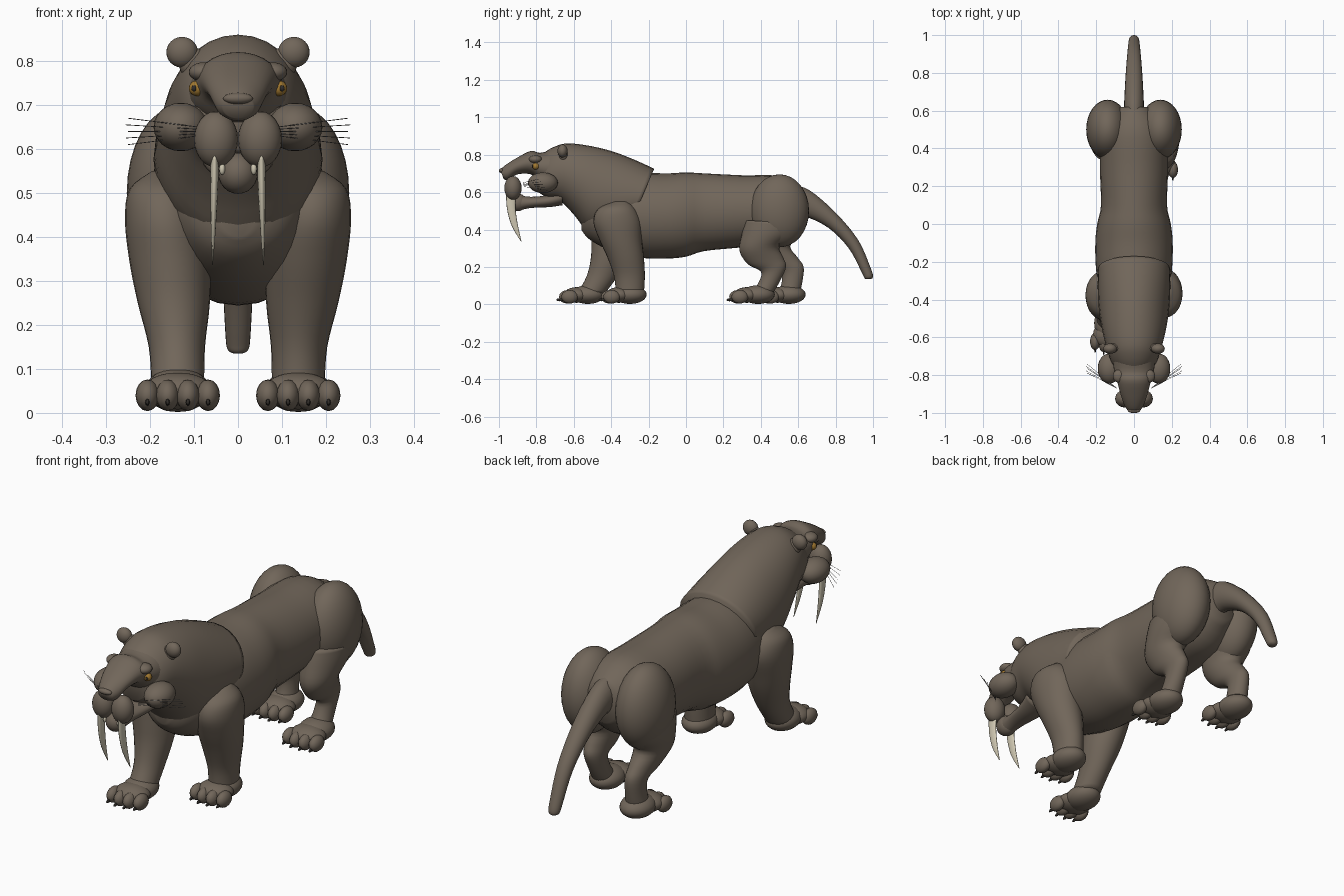
import bpy, bmesh, math
from mathutils import Vector

cube = bpy.data.objects.get("Cube")
if cube:
    bpy.data.objects.remove(cube)


def material(name, color):
    m = bpy.data.materials.new(name)
    m.use_nodes = True
    rgba = (*color, 1)
    m.diffuse_color = rgba
    bsdf = next(n for n in m.node_tree.nodes if n.type == 'BSDF_PRINCIPLED')
    bsdf.inputs["Base Color"].default_value = rgba
    bsdf.inputs["Roughness"].default_value = 0.8
    return m


FUR = material("brown_fur", (0.165, 0.133, 0.102))
IVORY = material("ivory", (0.62, 0.57, 0.44))
GOLD = material("amber_eye", (0.36, 0.19, 0.03))
DARK = material("dark_claw", (0.03, 0.026, 0.022))
GREY = material("whisker_grey", (0.2, 0.19, 0.18))


def finish(name, bm, mat):
    bmesh.ops.recalc_face_normals(bm, faces=bm.faces)
    mesh = bpy.data.meshes.new(name)
    bm.to_mesh(mesh)
    bm.free()
    mesh.materials.append(mat)
    for p in mesh.polygons:
        p.use_smooth = True
    ob = bpy.data.objects.new(name, mesh)
    bpy.context.collection.objects.link(ob)
    return ob


def spline(a, b, c, d, t):
    """Smooth in-between of stations b and c."""
    return [q + 0.5 * t * (r - p + t * (2 * p - 5 * q + 4 * r - s + t * (3 * (q - r) + s - p)))
            for p, q, r, s in zip(a, b, c, d)]


def loft(name, stations, mat=FUR, sides=28, steps=4):
    """Skin rings; each station is x, first edge (y, z), opposite edge (y, z), half width."""
    pts = [stations[0]] + list(stations) + [stations[-1]]
    rows = [spline(*pts[i:i + 4], k / steps) for i in range(len(pts) - 3) for k in range(steps)]
    rows.append(stations[-1])
    bm = bmesh.new()
    rings = []
    for x, y1, z1, y2, z2, rx in rows:
        mid = Vector((x, (y1 + y2) / 2, (z1 + z2) / 2))
        half = Vector((0, y1 - y2, z1 - z2)) / 2
        angles = [math.tau * i / sides for i in range(sides)]
        rings.append([bm.verts.new(mid + half * math.cos(a) + Vector((rx * math.sin(a), 0, 0)))
                      for a in angles])
    for a, b in zip(rings, rings[1:]):
        for i in range(sides):
            j = (i + 1) % sides
            bm.faces.new((a[i], a[j], b[j], b[i]))
    bm.faces.new(rings[0])
    bm.faces.new(rings[-1])
    return finish(name, bm, mat)


def ball(name, center, radii, mat=FUR, segs=24):
    bm = bmesh.new()
    bmesh.ops.create_uvsphere(bm, u_segments=segs, v_segments=segs // 2, radius=1)
    for v in bm.verts:
        v.co = Vector(c + r * k for c, r, k in zip(center, radii, v.co))
    return finish(name, bm, mat)


def lean(stations, side, amount, power):
    """Mirror a leg to one side and slide its lower part along y."""
    def slide(z):
        return amount * max(0, 1 - z / 0.5) ** power
    return [(side * x, y1 + slide(z1), z1, y2 + slide(z2), z2, r)
            for x, y1, z1, y2, z2, r in stations]


# Trunk, neck and tail
loft("torso", [
    (0, -.56, .50, -.56, .40, .04), (0, -.52, .60, -.52, .35, .12),
    (0, -.42, .66, -.42, .295, .17), (0, -.25, .70, -.25, .25, .20),
    (0, -.1, .70, -.1, .245, .205), (0, 0, .705, 0, .255, .195),
    (0, .1, .70, .1, .285, .175), (0, .3, .69, .3, .305, .18),
    (0, .5, .685, .5, .33, .17), (0, .62, .62, .62, .43, .08)])
loft("neck", [
    (0, -.17, .725, -.30, .42, .19), (0, -.28, .775, -.40, .38, .192),
    (0, -.40, .82, -.52, .39, .185), (0, -.53, .85, -.60, .48, .168),
    (0, -.64, .86, -.67, .55, .145), (0, -.71, .84, -.74, .57, .122),
    (0, -.76, .81, -.79, .60, .09)])
loft("tail", [
    (0, .56, .64, .56, .45, .055), (0, .66, .61, .63, .47, .052),
    (0, .80, .49, .76, .41, .045), (0, .92, .345, .87, .30, .036),
    (0, .985, .20, .94, .17, .029), (0, 1, .15, .955, .14, .024),
    (0, .99, .135, .965, .135, .01)], sides=20)

# Head
loft("snout", [
    (0, -.70, .83, -.70, .62, .115), (0, -.78, .81, -.78, .66, .105),
    (0, -.83, .82, -.83, .695, .09), (0, -.91, .78, -.90, .695, .07),
    (0, -.965, .745, -.95, .665, .052), (0, -.993, .72, -.975, .67, .035)])
ball("nose", (0, -.985, .715), (.034, .016, .013))
loft("lower_jaw", [
    (0, -.66, .62, -.66, .53, .08), (0, -.74, .585, -.73, .52, .06),
    (0, -.83, .575, -.83, .515, .045), (0, -.90, .585, -.90, .50, .04)])
ball("chin", (0, -.90, .545), (.045, .05, .047))

for side, tag in ((1, "left"), (-1, "right")):
    ball(tag + "_cheek", (side * .13, -.765, .65), (.062, .08, .055))
    ball(tag + "_muzzle_pad", (side * .05, -.925, .622), (.05, .046, .064))
    ball(tag + "_ear", (side * .127, -.66, .82), (.036, .027, .035))
    ball(tag + "_ear_base", (side * .1, -.655, .795), (.035, .025, .035))
    ball(tag + "_brow", (side * .078, -.805, .775), (.034, .035, .022))
    ball(tag + "_eye", (side * .093, -.803, .738), (.019, .019, .018), GOLD, 16)
    ball(tag + "_pupil", (side * .1, -.819, .738), (.006, .005, .007), DARK, 12)
    # Curved sabre fangs
    loft(tag + "_fang", [
        (side * .053, -.962, .59, -.908, .58, .009), (side * .054, -.957, .51, -.912, .52, .009),
        (side * .056, -.932, .42, -.90, .43, .006), (side * .058, -.882, .335, -.88, .337, .001)],
        IVORY, 14)
    ball(tag + "_lower_tooth", (side * .036, -.935, .555), (.007, .008, .014), IVORY, 12)
    # Whiskers
    for i in range(5):
        z = .61 + i * .015
        curve = bpy.data.curves.new(tag + "_whisker", 'CURVE')
        curve.dimensions = '3D'
        curve.bevel_depth = .0009
        curve.bevel_resolution = 0
        line = curve.splines.new('POLY')
        line.points.add(1)
        line.points[0].co = (side * .09, -.87, .63 + i * .005, 1)
        line.points[1].co = (side * (.25 + .005 * (i % 2)), -.74 - i * .012, z, 1)
        curve.materials.append(GREY)
        bpy.context.collection.objects.link(bpy.data.objects.new(curve.name, curve))


def paw(name, x, y):
    ball(name, (x, y, .052), (.074, .09, .05))
    ball(name + "_ball", (x, y - .06, .05), (.08, .07, .042))
    for i in range(4):
        k = i - 1.5
        tx, ty = x + k * .046, y - .115 + abs(k) * .012
        ball(name + "_toe", (tx, ty, .04), (.027, .045, .036), segs=16)
        ball(name + "_claw", (tx, ty - .044, .024), (.005, .016, .008), DARK, 8)


# Legs: the left pair stands under the body, the right pair strides apart
FRONT = [
    (.165, -.39, .55, -.31, .55, .03), (.168, -.47, .51, -.27, .51, .078),
    (.165, -.495, .44, -.24, .44, .092), (.155, -.465, .35, -.235, .34, .092),
    (.146, -.42, .25, -.225, .25, .082), (.139, -.385, .15, -.22, .15, .064),
    (.137, -.375, .06, -.225, .06, .06)]
REAR = [
    (.15, .32, .45, .62, .43, .09), (.15, .30, .38, .57, .37, .088),
    (.148, .285, .29, .50, .31, .074), (.143, .33, .215, .52, .25, .054),
    (.14, .40, .175, .535, .20, .043), (.138, .39, .12, .50, .12, .043),
    (.137, .35, .06, .46, .05, .05)]

for side, tag, reach, trail in ((1, "left", 0, 0), (-1, "right", -.25, .165)):
    loft(tag + "_front_leg", lean(FRONT, side, reach, 1.5))
    paw(tag + "_front_paw", side * .137, -.30 + reach * .9)
    ball(tag + "_haunch", (side * .14, .5, .5), (.113, .158, .195), segs=32)
    loft(tag + "_rear_leg", lean(REAR, side, trail, 1.1))
    paw(tag + "_rear_paw", side * .137, .385 + trail)
